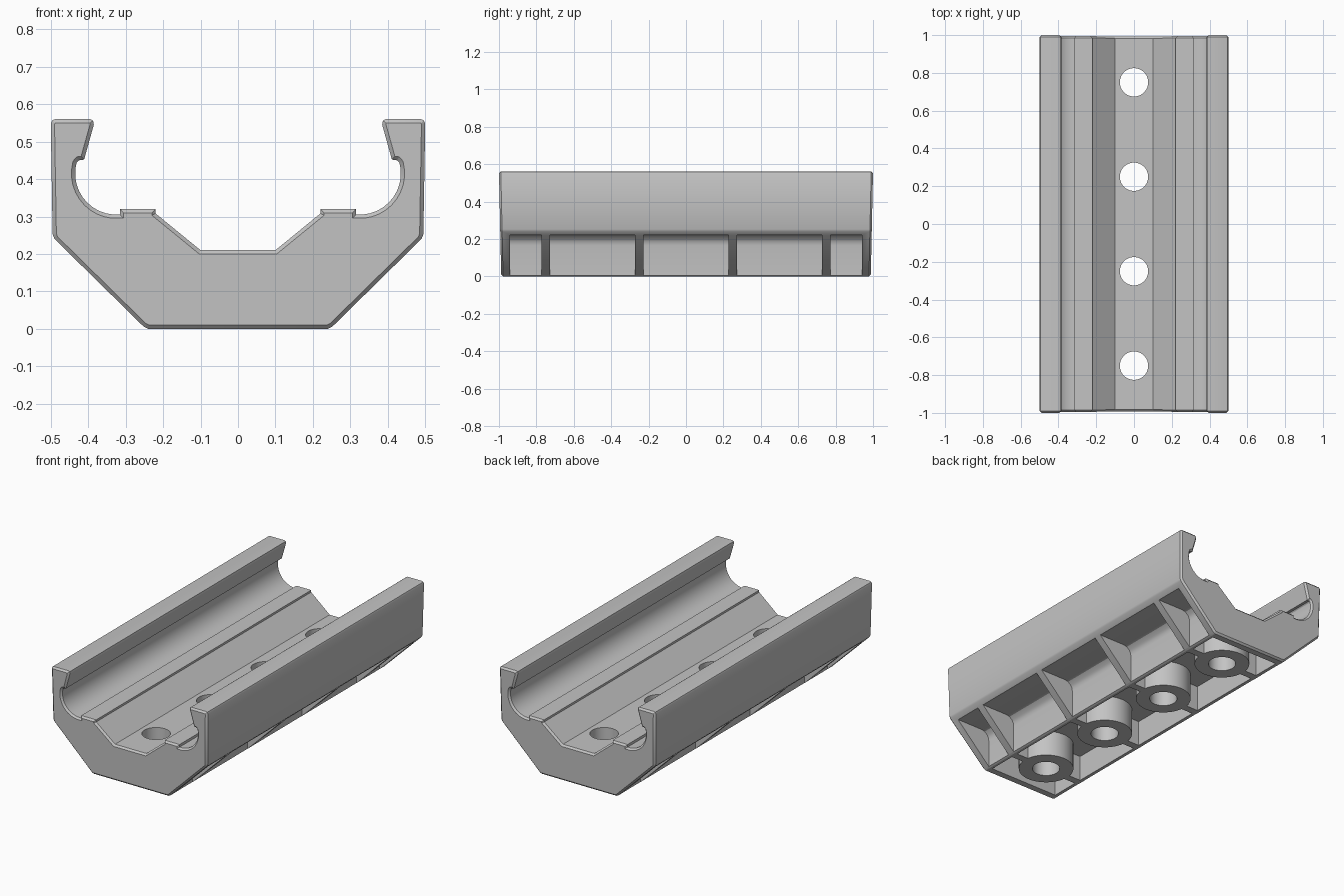
import bpy, bmesh, math
from mathutils import Matrix

cube = bpy.data.objects.get("Cube")
if cube:
    bpy.data.objects.remove(cube, do_unlink=True)

grey = bpy.data.materials.new("light grey")
grey.use_nodes = True
colour = (0.55, 0.55, 0.55, 1)
grey.diffuse_color = colour
grey.node_tree.nodes["Principled BSDF"].inputs["Base Color"].default_value = colour


def make_object(name, bm):
    bmesh.ops.recalc_face_normals(bm, faces=bm.faces)
    mesh = bpy.data.meshes.new(name)
    bm.to_mesh(mesh)
    bm.free()
    mesh.materials.append(grey)
    obj = bpy.data.objects.new(name, mesh)
    bpy.context.collection.objects.link(obj)
    return obj


def prism(bm, profile, y0, y1):
    """Extrude an x-z outline along y."""
    face = bm.faces.new([bm.verts.new((x, y0, z)) for x, z in profile])
    ext = bmesh.ops.extrude_face_region(bm, geom=[face])
    moved = [v for v in ext["geom"] if isinstance(v, bmesh.types.BMVert)]
    bmesh.ops.translate(bm, vec=(0, y1 - y0, 0), verts=moved)


def cylinders(name, radius, z0, z1):
    bm = bmesh.new()
    for y in HOLES:
        bmesh.ops.create_cone(bm, cap_ends=True, segments=48, radius1=radius, radius2=radius,
                              depth=z1 - z0, matrix=Matrix.Translation((0, y, (z0 + z1) / 2)))
    return make_object(name, bm)


def combine(target, tool, operation):
    mod = target.modifiers.new(operation, 'BOOLEAN')
    mod.operation = operation
    mod.solver = 'EXACT'
    mod.object = tool
    bpy.context.view_layer.objects.active = target
    bpy.ops.object.modifier_apply(modifier=mod.name)
    bpy.data.objects.remove(tool, do_unlink=True)


HOLES = (-0.75, -0.25, 0.25, 0.75)
END_WALL = 0.94
RIB = 0.022

# Rail outline: outer wall, hooked lip, round groove, ledge and sloped channel
arc = [(0.325 + 0.11 * math.cos(math.radians(a)), 0.415 + 0.11 * math.sin(math.radians(a)))
       for a in range(15, -96, -10)]
half = [(0.24, 0), (0.252, 0.006), (0.49, 0.24), (0.495, 0.252),
        (0.5, 0.548), (0.496, 0.557), (0.488, 0.56),
        (0.395, 0.56), (0.387, 0.556), (0.385, 0.545), (0.411, 0.452), (0.425, 0.45)]
half += arc + [(0.315, 0.32), (0.22, 0.32), (0.22, 0.308), (0.1, 0.21)]
outline = half + [(-x, z) for x, z in reversed(half)]

# Rail body with slightly leaning, chamfered ends
bm = bmesh.new()
prism(bm, outline, -1, 1)
for v in bm.verts:
    v.co.y *= 0.988 + 0.012 * v.co.z / 0.56
bmesh.ops.recalc_face_normals(bm, faces=bm.faces)
rims = [e for e in bm.edges if e.verts[0].co.y * e.verts[1].co.y > 0]
bmesh.ops.bevel(bm, geom=rims, offset=0.01, segments=1, affect='EDGES', clamp_overlap=False)
body = make_object("rail_body", bm)

# Pockets under the rail, separated by cross ribs at the bosses
side_pocket = [(0.25, -0.1), (0.7, -0.1), (0.7, 0.22), (0.3, 0.22),
               (0.28, 0.215), (0.262, 0.2), (0.253, 0.185), (0.25, 0.165)]
base_pocket = [(-0.225, -0.1), (0.225, -0.1), (0.225, 0.15), (-0.225, 0.15)]
starts = [-END_WALL] + [y + RIB for y in HOLES]
ends = [y - RIB for y in HOLES] + [END_WALL]
bm = bmesh.new()
for y0, y1 in zip(starts, ends):
    prism(bm, side_pocket, y0, y1)
    prism(bm, [(-x, z) for x, z in side_pocket], y0, y1)
    prism(bm, base_pocket, y0, y1)
combine(body, make_object("pocket_cutter", bm), 'DIFFERENCE')

# Screw bosses and their through holes
combine(body, cylinders("screw_bosses", 0.15, 0, 0.18), 'UNION')
combine(body, cylinders("hole_cutter", 0.075, -0.1, 0.5), 'DIFFERENCE')

# Smooth the groove and holes, keep the edges crisp
bpy.ops.object.select_all(action='DESELECT')
body.select_set(True)
bpy.context.view_layer.objects.active = body
bpy.ops.object.shade_smooth_by_angle(angle=math.radians(25))
